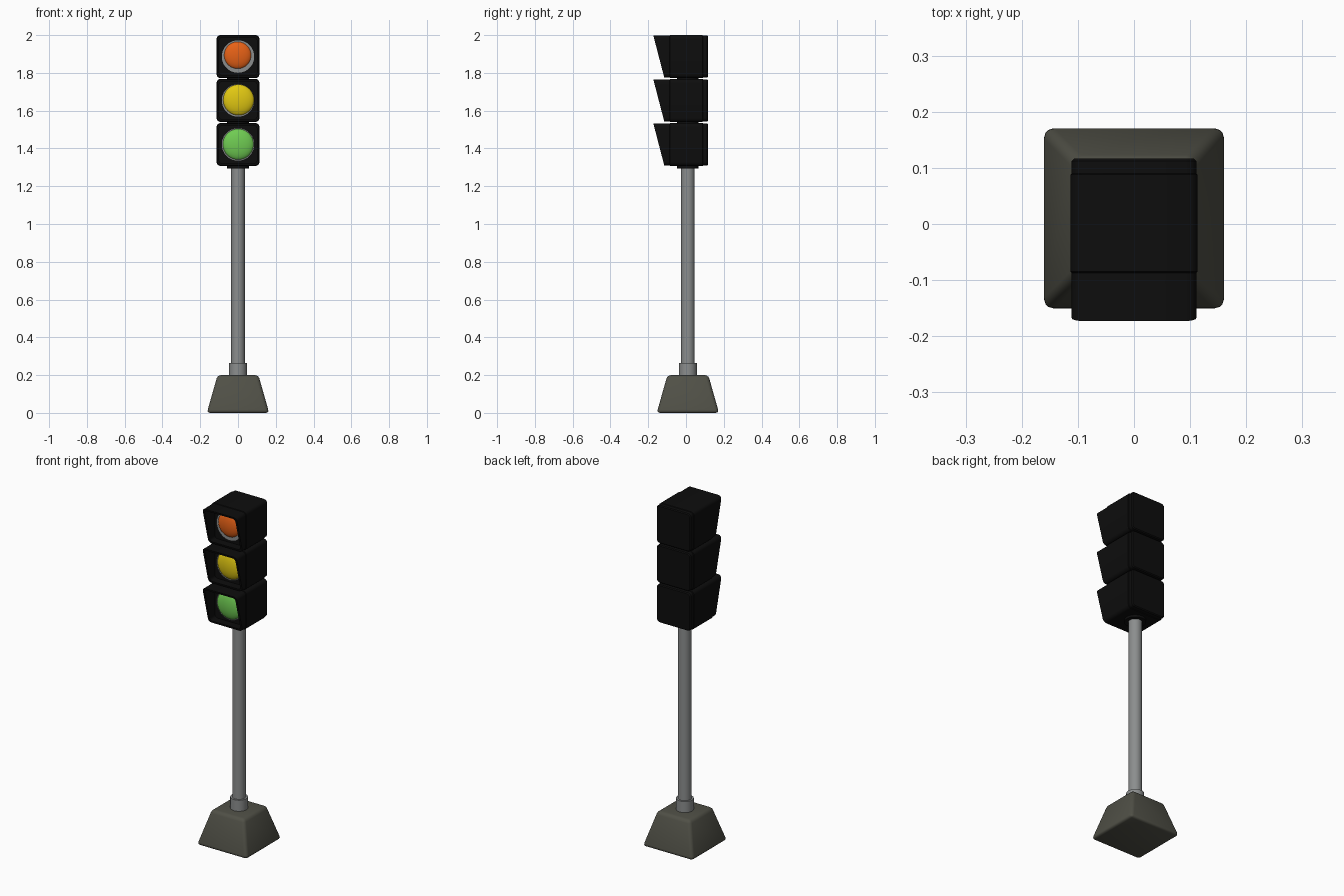
import bpy, bmesh, math
from mathutils import Vector

if "Cube" in bpy.data.objects:
    bpy.data.objects.remove(bpy.data.objects["Cube"], do_unlink=True)

CENTRE_Y = 0.01


def material(name, r, g, b):
    m = bpy.data.materials.new(name)
    m.use_nodes = True
    m.diffuse_color = (r, g, b, 1)
    bsdf = next(n for n in m.node_tree.nodes if n.type == 'BSDF_PRINCIPLED')
    bsdf.inputs["Base Color"].default_value = (r, g, b, 1)
    return m


black = material("housing black", 0.004, 0.004, 0.004)
stone = material("base stone", 0.08, 0.08, 0.062)
steel = material("pole steel", 0.26, 0.27, 0.27)
red = material("lens red orange", 0.8, 0.12, 0.008)
yellow = material("lens yellow", 0.76, 0.58, 0.006)
green = material("lens green", 0.16, 0.6, 0.085)


def finish(obj, name, mat, angle=40):
    obj.name = name
    obj.data.materials.append(mat)
    bpy.ops.object.select_all(action='DESELECT')
    obj.select_set(True)
    bpy.context.view_layer.objects.active = obj
    bpy.ops.object.shade_smooth_by_angle(angle=math.radians(angle))
    return obj


def from_bmesh(bm, name, mat, location=(0, 0, 0)):
    bmesh.ops.recalc_face_normals(bm, faces=bm.faces)
    mesh = bpy.data.meshes.new(name)
    bm.to_mesh(mesh)
    bm.free()
    obj = bpy.data.objects.new(name, mesh)
    obj.location = location
    bpy.context.collection.objects.link(obj)
    return finish(obj, name, mat)


def cylinder(name, mat, radius, low, high):
    bpy.ops.mesh.primitive_cylinder_add(vertices=32, radius=radius, depth=high - low,
                                        location=(0, CENTRE_Y, (low + high) / 2))
    return finish(bpy.context.object, name, mat)


def rounded_square(half, radius, steps=4):
    points = []
    for quarter in range(4):
        middle = math.pi / 2 * quarter + math.pi / 4
        cx = math.copysign(half - radius, math.cos(middle))
        cz = math.copysign(half - radius, math.sin(middle))
        for i in range(steps + 1):
            a = math.pi / 2 * (quarter + i / steps)
            points.append((cx + radius * math.cos(a), cz + radius * math.sin(a)))
    return points


# Weighted base: tapered block with rounded edges
bm = bmesh.new()
bmesh.ops.create_cube(bm, size=2)
for v in bm.verts:
    half = 0.108 if v.co.z > 0 else 0.165
    v.co = Vector((v.co.x * half, v.co.y * half, 0.2 if v.co.z > 0 else 0))
bmesh.ops.bevel(bm, geom=bm.edges[:], offset=0.018, segments=3, profile=0.5, affect='EDGES')
from_bmesh(bm, "weighted_base", stone, (0, CENTRE_Y, 0))

# Pole, its collar, and the neck that carries the heads
cylinder("pole", steel, 0.036, 0.19, 1.32)
cylinder("pole_collar", steel, 0.047, 0.19, 0.265)
cylinder("head_neck", black, 0.057, 1.295, 1.95)


def signal_head(name, z):
    # rings from back to recess: half size, corner radius, y, forward lean with height
    rings = [
        (0.106, 0.016, 0.117, 0), (0.111, 0.02, 0.112, 0), (0.111, 0.02, 0.09, 0),
        (0.1135, 0.02, 0.088, 0), (0.1135, 0.02, -0.085, 0), (0.111, 0.02, -0.087, 0),
        (0.111, 0.02, -0.144, 0.26), (0.1, 0.016, -0.144, 0.26), (0.1, 0.016, -0.07, 0),
    ]
    bm = bmesh.new()
    loops = []
    for half, radius, y, lean in rings:
        loops.append([bm.verts.new((px, y - lean * pz, pz))
                      for px, pz in rounded_square(half, radius)])
    for a, b in zip(loops, loops[1:]):
        for i in range(len(a)):
            j = (i + 1) % len(a)
            bm.faces.new((a[i], a[j], b[j], b[i]))
    bm.faces.new(loops[0])
    bm.faces.new(loops[-1])
    from_bmesh(bm, name + "_head", black, (0, 0, z))


def lens(name, mat, z, radius, shift_x, shift_z):
    # Pale backing disc
    bpy.ops.mesh.primitive_cylinder_add(vertices=40, radius=0.086, depth=0.01,
                                        location=(0, -0.072, z), rotation=(math.pi / 2, 0, 0))
    finish(bpy.context.object, name + "_lens_ring", steel)
    # Shallow coloured dome
    bpy.ops.mesh.primitive_uv_sphere_add(segments=40, ring_count=20, radius=radius,
                                         location=(shift_x, -0.074, z + shift_z),
                                         rotation=(math.pi / 2, 0, 0))
    dome = bpy.context.object
    dome.scale.z = 0.35
    finish(dome, name + "_lens", mat, 60)


for name, mat, z, radius, dx, dz in (
        ("green", green, 1.421, 0.082, 0.001, 0.001),
        ("yellow", yellow, 1.654, 0.082, 0.003, 0.003),
        ("red", red, 1.8865, 0.072, -0.002, 0.007)):
    signal_head(name, z)
    lens(name, mat, z, radius, dx, dz)
